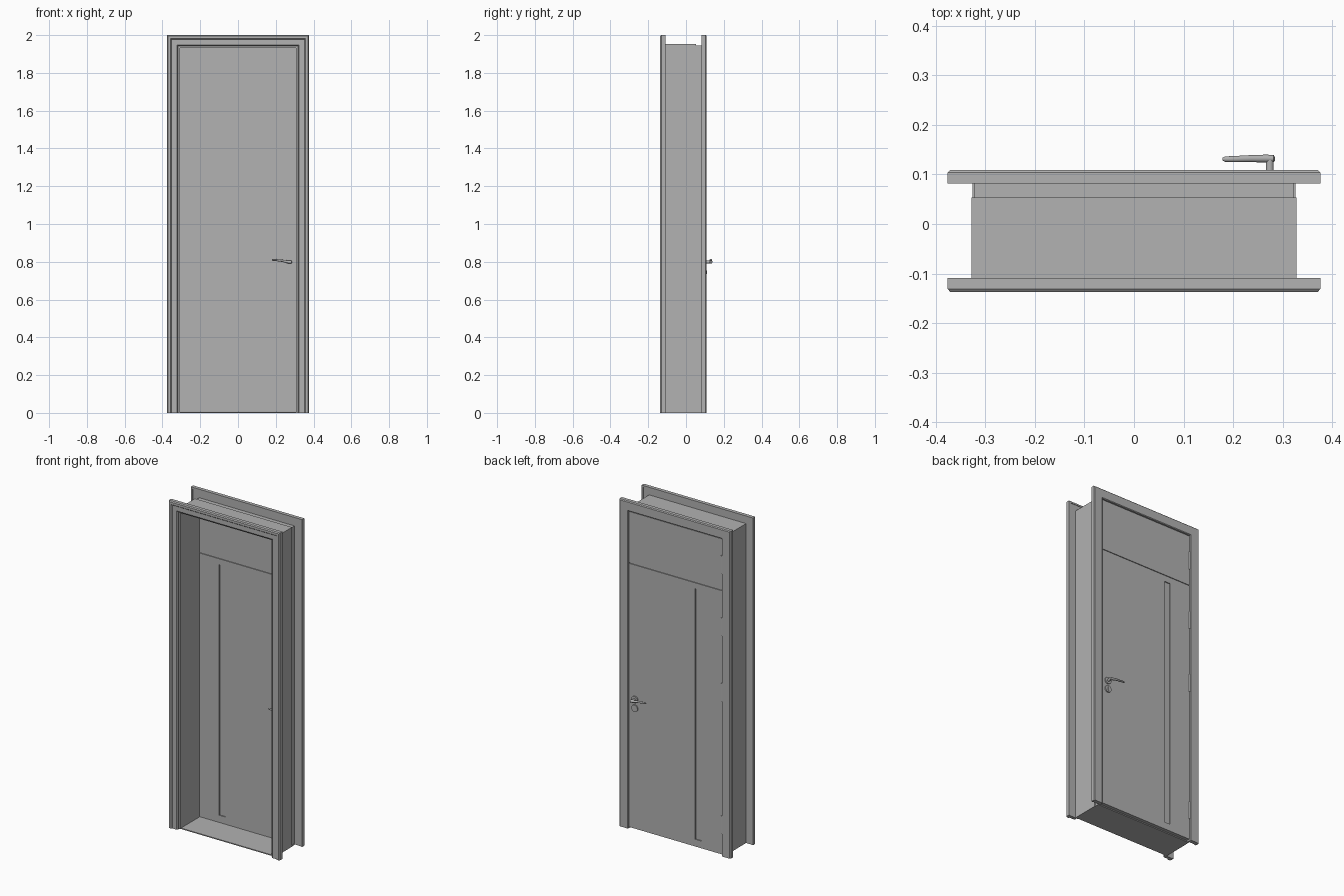
import bpy, bmesh, math
from mathutils import Matrix, Vector

if "Cube" in bpy.data.objects:
    bpy.data.objects.remove(bpy.data.objects["Cube"])

# One grey for the whole door
grey = bpy.data.materials.new("mid_grey")
grey.use_nodes = True
colour = (0.445, 0.445, 0.445, 1)
grey.diffuse_color = colour
grey.node_tree.nodes["Principled BSDF"].inputs["Base Color"].default_value = colour


def finish(name, bm, smooth=False):
    bmesh.ops.recalc_face_normals(bm, faces=bm.faces)
    me = bpy.data.meshes.new(name)
    bm.to_mesh(me)
    bm.free()
    me.materials.append(grey)
    ob = bpy.data.objects.new(name, me)
    bpy.context.collection.objects.link(ob)
    if smooth:
        bpy.ops.object.select_all(action='DESELECT')
        ob.select_set(True)
        bpy.context.view_layer.objects.active = ob
        bpy.ops.object.shade_smooth_by_angle(angle=math.radians(35))
    return ob


def loft(bm, rings):
    """Join closed rings of points and cap both ends."""
    rows = [[bm.verts.new(p) for p in ring] for ring in rings]
    n = len(rows[0])
    for a, b in zip(rows, rows[1:]):
        for i in range(n):
            j = (i + 1) % n
            bm.faces.new((a[i], a[j], b[j], b[i]))
    bm.faces.new(rows[0])
    bm.faces.new(rows[-1][::-1])


def surround(name, profile):
    """Sweep an (x, y) section up one side, over the top and down the other."""
    top = 1.624
    bm = bmesh.new()
    loft(bm, [[(-x, y, 0) for x, y in profile],
              [(-x, y, x + top) for x, y in profile],
              [(x, y, x + top) for x, y in profile],
              [(x, y, 0) for x, y in profile]])
    return finish(name, bm)


def box(name, x0, x1, y0, y1, z0, z1):
    bm = bmesh.new()
    loft(bm, [[(x0, y, z0), (x1, y, z0), (x1, y, z1), (x0, y, z1)] for y in (y0, y1)])
    return finish(name, bm)


def panel_with_slot(name, outer, inner, y0, y1):
    """Rectangular slab with a rectangular opening cut right through."""
    def corners(r, y):
        x0, x1, z0, z1 = r
        return [(x0, y, z0), (x1, y, z0), (x1, y, z1), (x0, y, z1)]
    bm = bmesh.new()
    loops = [[bm.verts.new(p) for p in corners(r, y)]
             for r, y in ((outer, y0), (outer, y1), (inner, y1), (inner, y0))]
    for a, b in zip(loops, loops[1:] + loops[:1]):
        for i in range(4):
            j = (i + 1) % 4
            bm.faces.new((a[i], a[j], b[j], b[i]))
    return finish(name, bm)


def cylinder(name, centre, radius, depth, axis, sides=24):
    bm = bmesh.new()
    turn = Matrix.Rotation(math.pi / 2, 4, 'X') if axis == 'Y' else Matrix()
    bmesh.ops.create_cone(bm, cap_ends=True, segments=sides, radius1=radius, radius2=radius,
                          depth=depth, matrix=Matrix.Translation(centre) @ turn)
    return finish(name, bm, True)


# Frame lining with a rebate for the door leaf
surround("frame_lining", [(0.308, -0.114), (0.328, -0.114), (0.328, 0.053), (0.322, 0.053),
                          (0.322, 0.088), (0.316, 0.088), (0.316, 0.066), (0.308, 0.066)])
# Front and back trims: raised outer lip and stepped rear face
surround("front_trim", [(0.318, -0.112), (0.366, -0.112), (0.366, -0.109), (0.376, -0.109),
                        (0.376, -0.131), (0.371, -0.137), (0.357, -0.137), (0.352, -0.131),
                        (0.324, -0.131), (0.318, -0.126)])
surround("back_trim", [(0.316, 0.086), (0.366, 0.086), (0.366, 0.082), (0.376, 0.082),
                       (0.376, 0.104), (0.371, 0.109), (0.320, 0.109), (0.316, 0.105)])
box("threshold", -0.326, 0.326, -0.11, 0.082, 0, 0.006)

# Door leaf, upper panel and the rail behind the joint
DF, DB = 0.068, 0.101
slot = (-0.175, -0.133, 0.052, 1.583)
panel_with_slot("door_leaf", (-0.313, 0.313, 0.008, 1.619), slot, DF, DB)
box("upper_panel", -0.313, 0.313, DF, DB, 1.624, 1.936)
box("joint_rail", -0.312, 0.312, DF + 0.005, DB - 0.005, 1.61, 1.63)
box("vision_strip", slot[0] - 0.002, slot[1] + 0.002, DF + 0.006, DB - 0.006,
    slot[2] - 0.002, slot[3] + 0.002)

# Hinges on the right edge of the back
for i, z in enumerate((0.19, 1.0, 1.40, 1.78)):
    cylinder(f"hinge_{i + 1}", (-0.314, 0.103, z), 0.005, 0.11, 'Z', 12)

# Lever set on both faces
HX, HZ = 0.274, 0.798
mid = (DF + DB) / 2
for side, s in (("back", 1), ("front", -1)):
    def depth(y):
        return mid + s * (y - mid)
    for part, z in (("handle_rose", HZ), ("key_rose", 0.745)):
        cylinder(f"{side}_{part}", (HX, depth(0.1035), z), 0.021, 0.009, 'Y')
    cylinder(f"{side}_handle_neck", (HX, depth(0.117), HZ), 0.008, 0.024, 'Y', 16)
    box(f"{side}_key_slot", HX - 0.003, HX + 0.003, *sorted((depth(0.107), depth(0.110))),
        0.735, 0.755)
    # lever stations: x, y, z, half depth, half height
    stations = [(0.285, 0.131, 0.798, 0.003, 0.004), (0.282, 0.132, 0.798, 0.007, 0.008),
                (0.268, 0.132, 0.799, 0.008, 0.008), (0.235, 0.132, 0.805, 0.007, 0.006),
                (0.200, 0.131, 0.809, 0.006, 0.005), (0.184, 0.131, 0.810, 0.0055, 0.005),
                (0.179, 0.131, 0.810, 0.003, 0.003)]
    bm = bmesh.new()
    angles = [2 * math.pi * i / 16 for i in range(16)]
    loft(bm, [[(x, depth(y + ry * math.cos(a)), z + rz * math.sin(a)) for a in angles]
              for x, y, z, ry, rz in stations])
    finish(f"{side}_handle_lever", bm, True)
